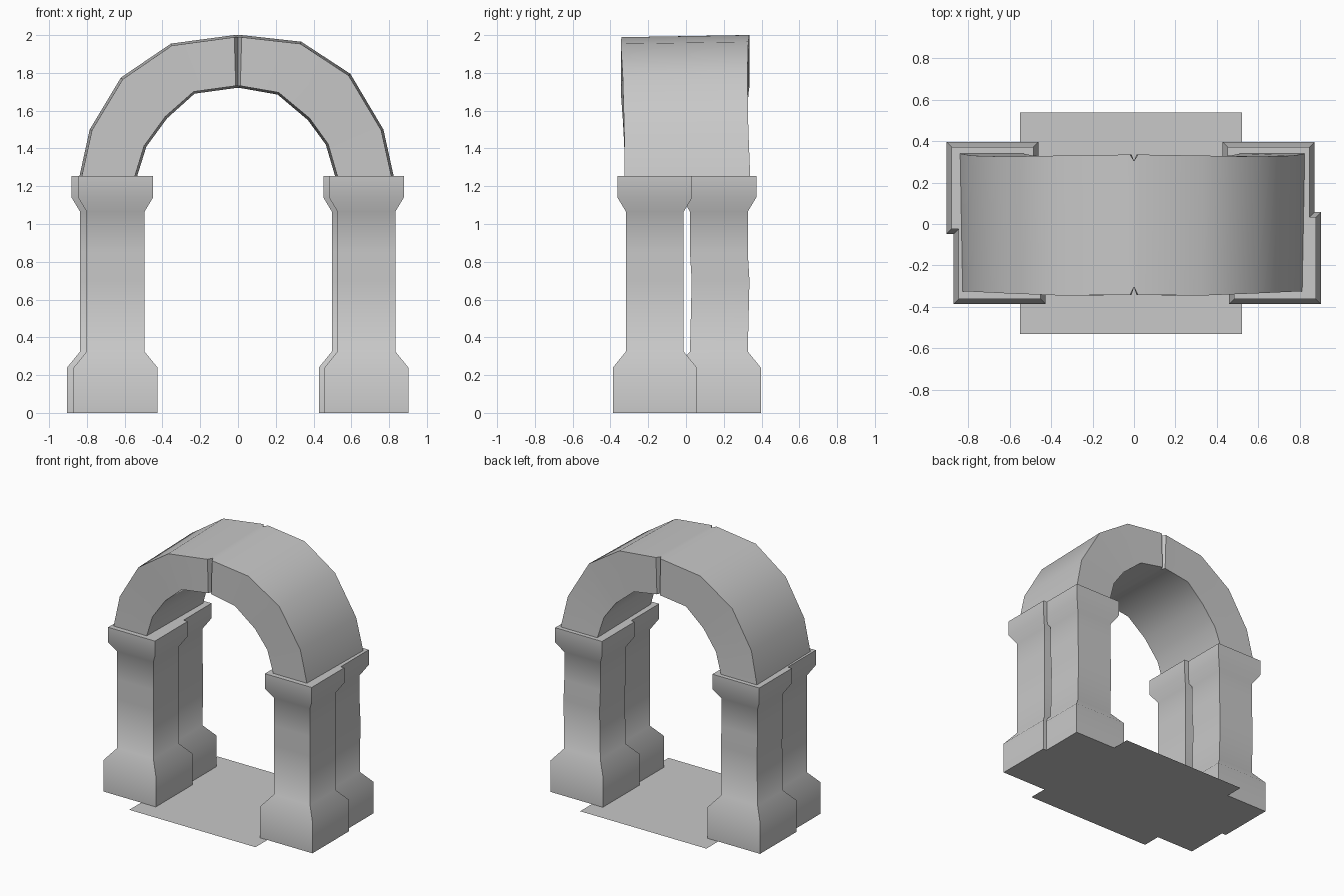
import bpy
import bmesh
from math import radians

if "Cube" in bpy.data.objects:
    bpy.data.objects.remove(bpy.data.objects["Cube"], do_unlink=True)

# Plain stone colour
stone = bpy.data.materials.new("grey stone")
stone.use_nodes = True
grey = (0.58, 0.58, 0.58, 1)
stone.diffuse_color = grey
stone.node_tree.nodes["Principled BSDF"].inputs["Base Color"].default_value = grey


def loft(name, rings, smooth_angle):
    """Join four-point rings into a closed solid."""
    bm = bmesh.new()
    loops = [[bm.verts.new(p) for p in ring] for ring in rings]
    for a, b in zip(loops, loops[1:]):
        for i in range(4):
            j = (i + 1) % 4
            bm.faces.new((a[i], a[j], b[j], b[i]))
    bm.faces.new(loops[0])
    bm.faces.new(loops[-1])
    bmesh.ops.recalc_face_normals(bm, faces=bm.faces)
    mesh = bpy.data.meshes.new(name)
    bm.to_mesh(mesh)
    bm.free()
    mesh.materials.append(stone)
    obj = bpy.data.objects.new(name, mesh)
    bpy.context.collection.objects.link(obj)
    bpy.ops.object.select_all(action="DESELECT")
    obj.select_set(True)
    bpy.context.view_layer.objects.active = obj
    bpy.ops.object.shade_smooth_by_angle(angle=radians(smooth_angle))
    return obj


# Pillars: square rings of (height, half width, sideways wear)
PILLAR = [(0, .222, 0), (.24, .222, 0), (.325, .153, 0), (.7, .153, .009),
          (.85, .153, 0), (1.065, .153, 0), (1.14, .198, 0), (1.255, .198, 0)]


def pillar(name, x, y, wear):
    rings = []
    for z, h, w in PILLAR:
        cy = y + w * wear
        rings.append([(x - h, cy - h, z), (x + h, cy - h, z),
                      (x + h, cy + h, z), (x - h, cy + h, z)])
    loft(name, rings, 50)


pillar("front_right_pillar", -.648, -.165, 0)
pillar("front_left_pillar", .68, -.165, 0)
pillar("back_right_pillar", -.683, .174, 1)
pillar("back_left_pillar", .65, .174, 1)

# Arch: stations of outer x, z, inner x, z, front y, back y
ARCH = [(-.84, 1.25, -.535, 1.25, -.325, .34),
        (-.785, 1.5, -.485, 1.41, -.327, .33),
        (-.62, 1.775, -.375, 1.56, -.335, .325),
        (-.355, 1.955, -.23, 1.69, -.345, .33),
        (-.02, 2, -.012, 1.72, -.342, .335),
        (0, 2, 0, 1.72, -.305, .305),
        (.02, 2, .012, 1.72, -.342, .335),
        (.335, 1.965, .21, 1.685, -.345, .33),
        (.595, 1.795, .37, 1.55, -.335, .325),
        (.77, 1.5, .465, 1.42, -.327, .33),
        (.825, 1.25, .515, 1.25, -.325, .34)]

rings = []
for ox, oz, ix, iz, front, back in ARCH:
    # The front rim is slightly thinner than the back
    dx, dz = (ox - ix) * .04, (oz - iz) * .04
    rings.append([(ox - dx, front, oz - dz), (ox, back, oz),
                  (ix, back, iz), (ix + dx, front, iz + dz)])
loft("arch", rings, 42)

# Floor slab between the pillars
bpy.ops.mesh.primitive_plane_add(size=1, location=(-.015, .004, 0))
floor = bpy.context.object
floor.name = "floor"
floor.scale = (1.07, 1.07, 1)
floor.data.materials.append(stone)
